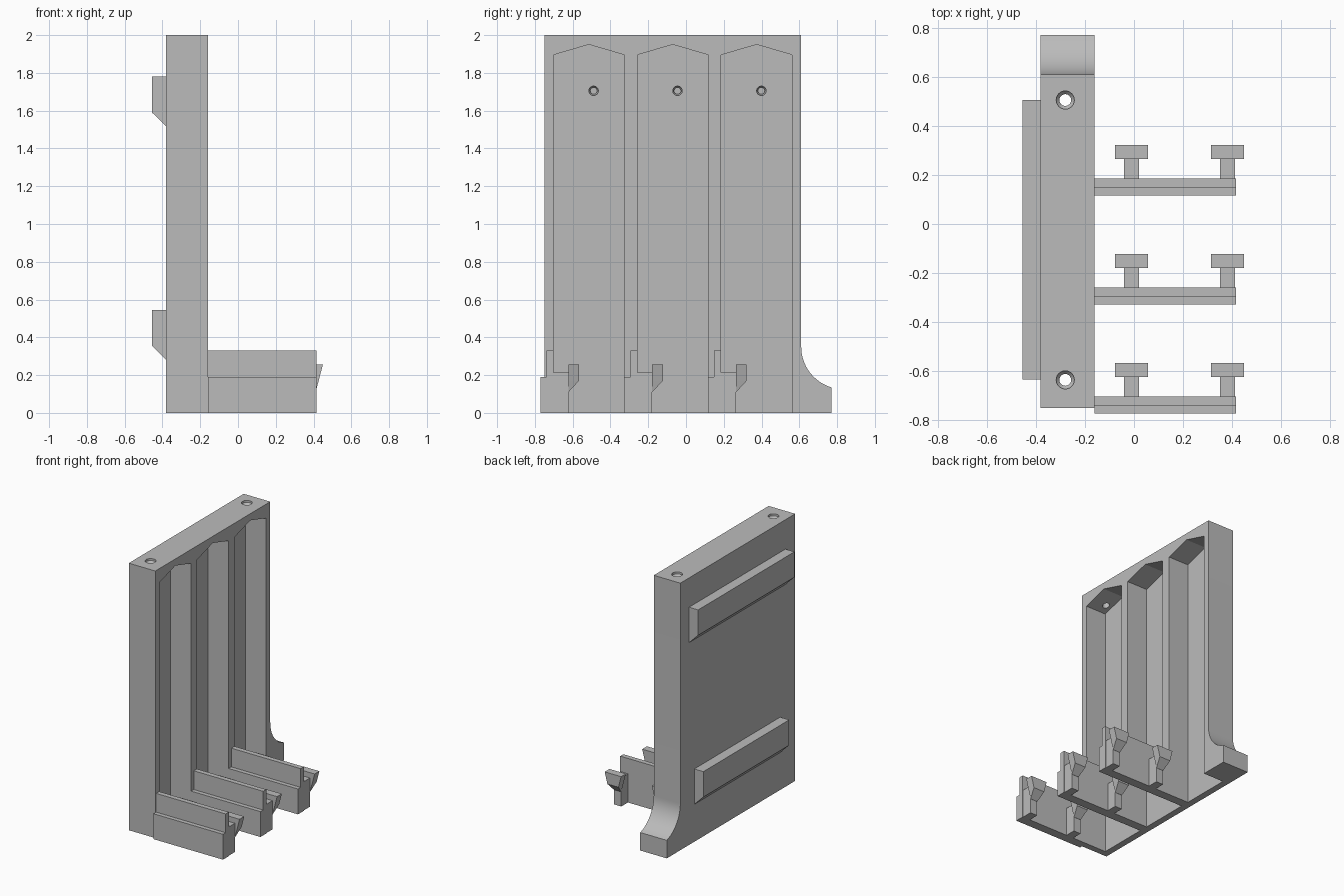
import bpy, bmesh, math
from mathutils import Vector

old = bpy.data.objects.get("Cube")
if old:
    bpy.data.objects.remove(old, do_unlink=True)

grey = bpy.data.materials.new("plain_grey")
grey.use_nodes = True
COLOUR = (0.5, 0.5, 0.5, 1)
grey.diffuse_color = COLOUR
grey.node_tree.nodes["Principled BSDF"].inputs["Base Color"].default_value = COLOUR


def loft(name, rings):
    """Closed solid through matching rings of points."""
    bm = bmesh.new()
    loops = [[bm.verts.new(p) for p in ring] for ring in rings]
    n = len(loops[0])
    for a, b in zip(loops, loops[1:]):
        for i in range(n):
            j = (i + 1) % n
            bm.faces.new((a[i], a[j], b[j], b[i]))
    bm.faces.new(loops[0])
    bm.faces.new(loops[-1])
    bmesh.ops.recalc_face_normals(bm, faces=bm.faces)
    mesh = bpy.data.meshes.new(name)
    bm.to_mesh(mesh)
    bm.free()
    mesh.materials.append(grey)
    obj = bpy.data.objects.new(name, mesh)
    bpy.context.collection.objects.link(obj)
    return obj


def prism_x(name, profile, x0, x1):
    return loft(name, [[(x, y, z) for y, z in profile] for x in (x0, x1)])


def prism_y(name, profile, y0, y1):
    return loft(name, [[(x, y, z) for x, z in profile] for y in (y0, y1)])


def turned(name, origin, axis, stations):
    """Round cutter: (distance along axis, radius) stations."""
    axis = Vector(axis)
    u = axis.orthogonal().normalized()
    v = axis.cross(u)
    turns = [math.tau * i / 24 for i in range(24)]
    return loft(name, [[Vector(origin) + axis * d + (u * math.cos(t) + v * math.sin(t)) * r
                        for t in turns] for d, r in stations])


BACK, FRONT, POCKET = -0.38, -0.16, -0.33
PITCH = 0.444
BAYS = [-0.514 + PITCH * i for i in range(3)]

# Upright body with a curved foot on one side
R, CY, CZ = 0.2245, 0.8345, 0.35
outline = [(-0.75, 0), (0.77, 0)]
sweep = math.acos((CY - 0.77) / R)
for i in range(17):
    a = math.pi + sweep * (1 - i / 16)
    outline.append((CY + R * math.cos(a), CZ + R * math.sin(a)))
outline += [(0.61, 2), (-0.75, 2)]
body = prism_x("upright_body", outline, BACK, FRONT)

# Gabled channels, wall holes and countersunk top holes
cutters = []
for c in BAYS:
    h = 0.188
    gable = [(c - h, -0.1), (c + h, -0.1), (c + h, 1.895), (c, 1.95), (c - h, 1.895)]
    cutters.append(prism_x("channel_cutter", gable, POCKET, 0))
    cutters.append(turned("wall_hole_cutter", (POCKET, c + 0.025, 1.705), (-1, 0, 0),
                          [(-0.02, 0.025), (0.015, 0.025), (0.025, 0.018), (0.09, 0.018)]))
for y in (-0.635, 0.505):
    cutters.append(turned("top_hole_cutter", (-0.28, y, 2), (0, 0, -1),
                          [(-0.02, 0.037), (0.015, 0.037), (0.03, 0.024), (0.16, 0.024)]))
for cutter in cutters:
    mod = body.modifiers.new("cut", "BOOLEAN")
    mod.operation = "DIFFERENCE"
    mod.solver = "EXACT"
    mod.object = cutter
bpy.context.view_layer.update()
cut_mesh = bpy.data.meshes.new_from_object(
    body.evaluated_get(bpy.context.evaluated_depsgraph_get()))
body.modifiers.clear()
body.data = cut_mesh
for cutter in cutters:
    bpy.data.objects.remove(cutter, do_unlink=True)

# Hanging rails on the back
for name, top, half in (("upper_rail", 1.78, 0.57), ("lower_rail", 0.545, 0.508)):
    section = [(BACK, top), (-0.455, top), (-0.455, top - 0.19), (BACK, top - 0.265)]
    prism_y(name, section, -0.064 - half, -0.064 + half)

# Arms with a stepped top, each carrying two clips
for c in BAYS:
    y = c - 0.188
    step = [(y, 0), (y, 0.33), (y - 0.037, 0.33), (y - 0.037, 0.19),
            (y - 0.069, 0.19), (y - 0.069, 0)]
    prism_x("arm", step, FRONT, 0.415)
    for x in (-0.01, 0.381):
        stem = [(y, 0), (y + 0.079, 0), (y + 0.079, 0.215), (y, 0.215)]
        prism_x("clip_stem", stem, x - 0.03, x + 0.03)
        rings = []
        for z, half, reach in ((0.11, 0.03, 0.08), (0.17, 0.046, 0.135), (0.255, 0.068, 0.135)):
            near, far = y + 0.079, y + reach
            rings.append([(x - half, near, z), (x + half, near, z),
                          (x + half, far, z), (x - half, far, z)])
        loft("clip_head", rings)

# Smooth the foot curve and hole walls, keep the corners sharp
bpy.ops.object.select_all(action="DESELECT")
body.select_set(True)
bpy.context.view_layer.objects.active = body
bpy.ops.object.shade_smooth_by_angle(angle=math.radians(20))
